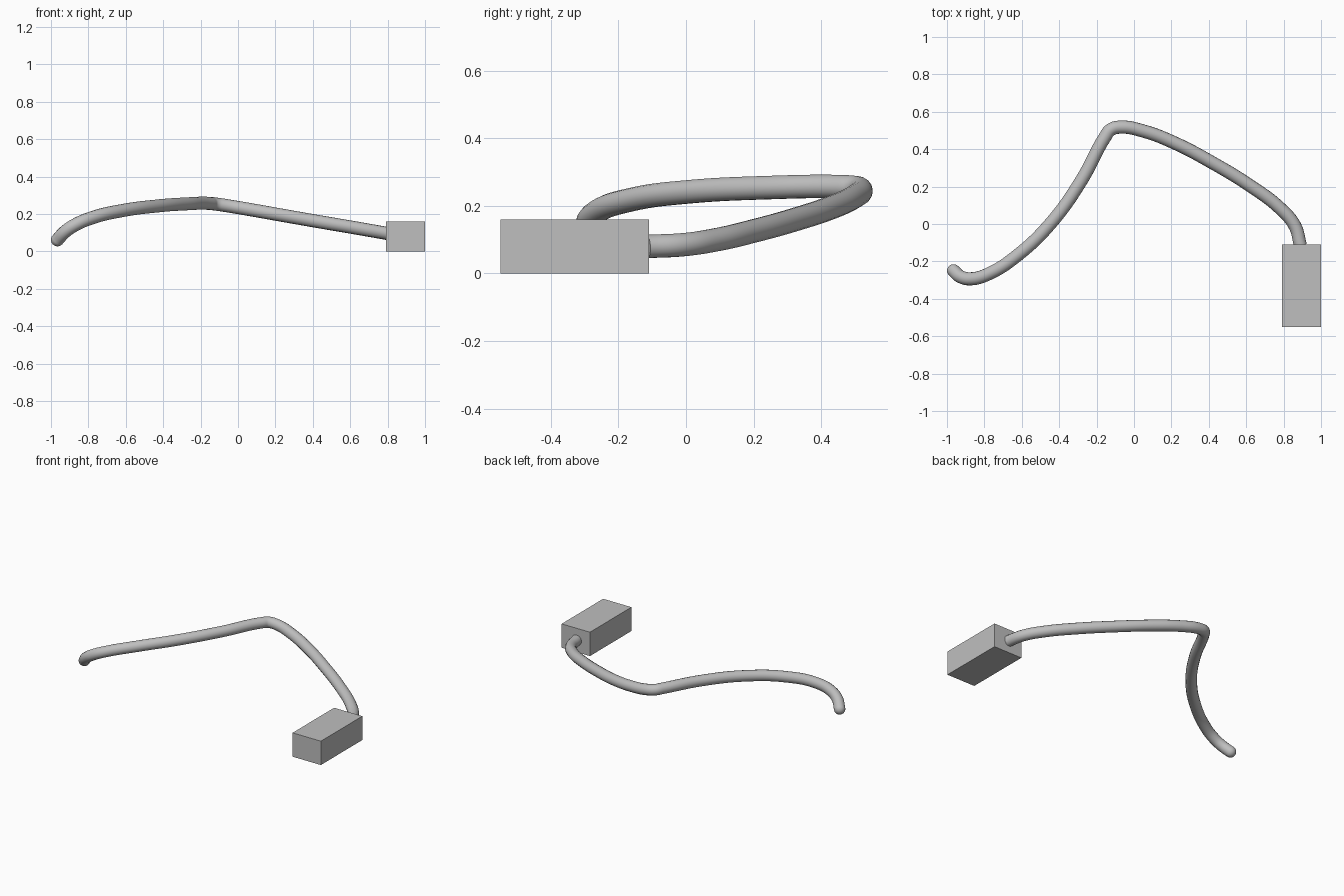
import bpy

cube = bpy.data.objects.get("Cube")
if cube:
    bpy.data.objects.remove(cube, do_unlink=True)

RADIUS = 0.035

# Single grey material
grey = bpy.data.materials.new("plain grey")
grey.use_nodes = True
colour = (0.52, 0.52, 0.52, 1)
grey.diffuse_color = colour
grey.node_tree.nodes["Principled BSDF"].inputs["Base Color"].default_value = colour


def finish(name, smooth):
    obj = bpy.context.object
    obj.name = name
    obj.data.materials.clear()
    obj.data.materials.append(grey)
    if smooth:
        bpy.ops.object.shade_smooth()
    return obj


# Base block
bpy.ops.mesh.primitive_cube_add(size=1, location=(0.895, -0.33, 0.08))
bpy.context.object.scale = (0.21, 0.44, 0.16)
bpy.ops.object.transform_apply(location=False, rotation=False, scale=True)
finish("base_block", False)

# Bent tube: path from the hooked tip, over the bend, into the block
path = [
    (-0.965, -0.25, 0.062), (-0.925, -0.283, 0.105), (-0.87, -0.293, 0.142),
    (-0.78, -0.268, 0.18), (-0.62, -0.165, 0.218), (-0.44, 0.01, 0.242),
    (-0.28, 0.235, 0.254), (-0.155, 0.465, 0.257), (-0.125, 0.504, 0.254),
    (-0.07, 0.518, 0.246), (0.05, 0.497, 0.226), (0.22, 0.432, 0.196),
    (0.42, 0.327, 0.161), (0.62, 0.205, 0.127), (0.78, 0.085, 0.099),
    (0.86, -0.01, 0.085), (0.89, -0.115, 0.08),
]
curve = bpy.data.curves.new("tube", "CURVE")
curve.dimensions = "3D"
curve.resolution_u = 8
curve.bevel_depth = RADIUS
curve.bevel_resolution = 6
curve.use_fill_caps = True
spline = curve.splines.new("BEZIER")
spline.bezier_points.add(len(path) - 1)
for point, co in zip(spline.bezier_points, path):
    point.co = co
    point.handle_left_type = point.handle_right_type = "AUTO"
tube = bpy.data.objects.new("bent_tube", curve)
bpy.context.collection.objects.link(tube)
bpy.ops.object.select_all(action="DESELECT")
tube.select_set(True)
bpy.context.view_layer.objects.active = tube
bpy.ops.object.convert(target="MESH")
finish("bent_tube", False)
bpy.ops.object.shade_smooth_by_angle()

# Rounded end of the tube
bpy.ops.mesh.primitive_uv_sphere_add(segments=20, ring_count=12,
                                     radius=RADIUS, location=path[0])
finish("tube_tip", True)
